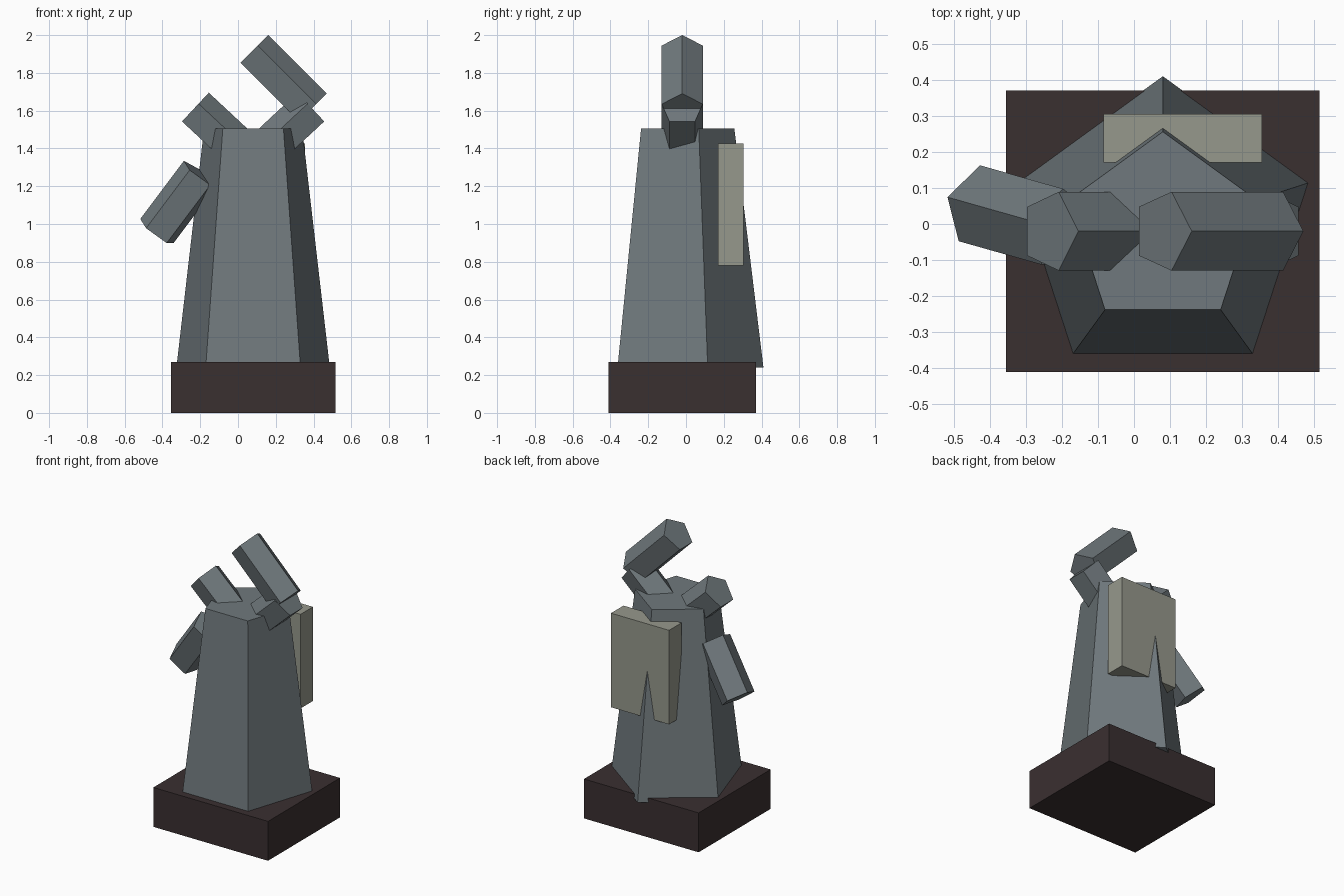
import bpy
import bmesh
import math
from mathutils import Matrix, Vector

cube = bpy.data.objects.get("Cube")
if cube:
    bpy.data.objects.remove(cube, do_unlink=True)


def material(name, rgb):
    mat = bpy.data.materials.new(name)
    mat.use_nodes = True
    mat.diffuse_color = (*rgb, 1)
    mat.node_tree.nodes["Principled BSDF"].inputs["Base Color"].default_value = (*rgb, 1)
    return mat


stone = material("blue grey stone", (0.162, 0.191, 0.205))
plinth_brown = material("dark brown", (0.042, 0.029, 0.030))
panel_beige = material("grey beige", (0.305, 0.314, 0.262))


def add_object(name, bm, mat):
    bmesh.ops.recalc_face_normals(bm, faces=bm.faces)
    mesh = bpy.data.meshes.new(name)
    bm.to_mesh(mesh)
    bm.free()
    mesh.materials.append(mat)
    obj = bpy.data.objects.new(name, mesh)
    bpy.context.collection.objects.link(obj)


def box(name, low, high, mat):
    low, high = Vector(low), Vector(high)
    bm = bmesh.new()
    bmesh.ops.create_cube(bm, size=1)
    bmesh.ops.scale(bm, vec=high - low, verts=bm.verts)
    bmesh.ops.translate(bm, vec=(low + high) / 2, verts=bm.verts)
    add_object(name, bm, mat)


def pentagon_prism(name, start, axis, apex, length, r_start, r_end, mat):
    """Five-sided prism from start along axis, one corner pointing to apex."""
    start, axis = Vector(start), Vector(axis).normalized()
    side = axis.cross(Vector(apex)).normalized()
    apex = side.cross(axis)
    bm = bmesh.new()
    rings = []
    for centre, radius in ((start, r_start), (start + axis * length, r_end)):
        angles = [math.tau * i / 5 for i in range(5)]
        rings.append([bm.verts.new(centre + radius * (apex * math.cos(a) + side * math.sin(a)))
                      for a in angles])
        bm.faces.new(rings[-1])
    for i in range(5):
        j = (i + 1) % 5
        bm.faces.new((rings[0][i], rings[0][j], rings[1][j], rings[1][i]))
    add_object(name, bm, mat)


MID = 0.08      # x of the body's centre line
LIMB = 0.115    # limb radius

# Plinth, tapered body and back panel
box("plinth", (-0.355, -0.41, 0), (0.515, 0.37, 0.27), plinth_brown)
pentagon_prism("body", (MID, -0.017, 0.24), (0, 0, 1), (0, 1, 0), 1.265, 0.427, 0.273, stone)
box("back_panel", (-0.085, 0.17, 0.78), (0.355, 0.305, 1.425), panel_beige)

# Upper arms, mirrored about the body
for name, s in (("left", 1), ("right", -1)):
    pentagon_prism(name + "_upper_arm", (MID + s * 0.313, -0.02, 1.611),
                   (-s * 0.73, 0, -0.68), (-s * 0.68, 0, 0.73), 0.39, LIMB, LIMB, stone)

# Forearms: one raised, one lowered
pentagon_prism("left_forearm", (0.079, -0.02, 1.919), (1, 0, -1), (1, 0, 1),
               0.438, LIMB, LIMB, stone)
pentagon_prism("right_forearm", (-0.43, 0.05, 0.956), (0.23, -0.065, 0.307),
               (-0.77, 0.216, 0.6), 0.39, LIMB, LIMB, stone)
